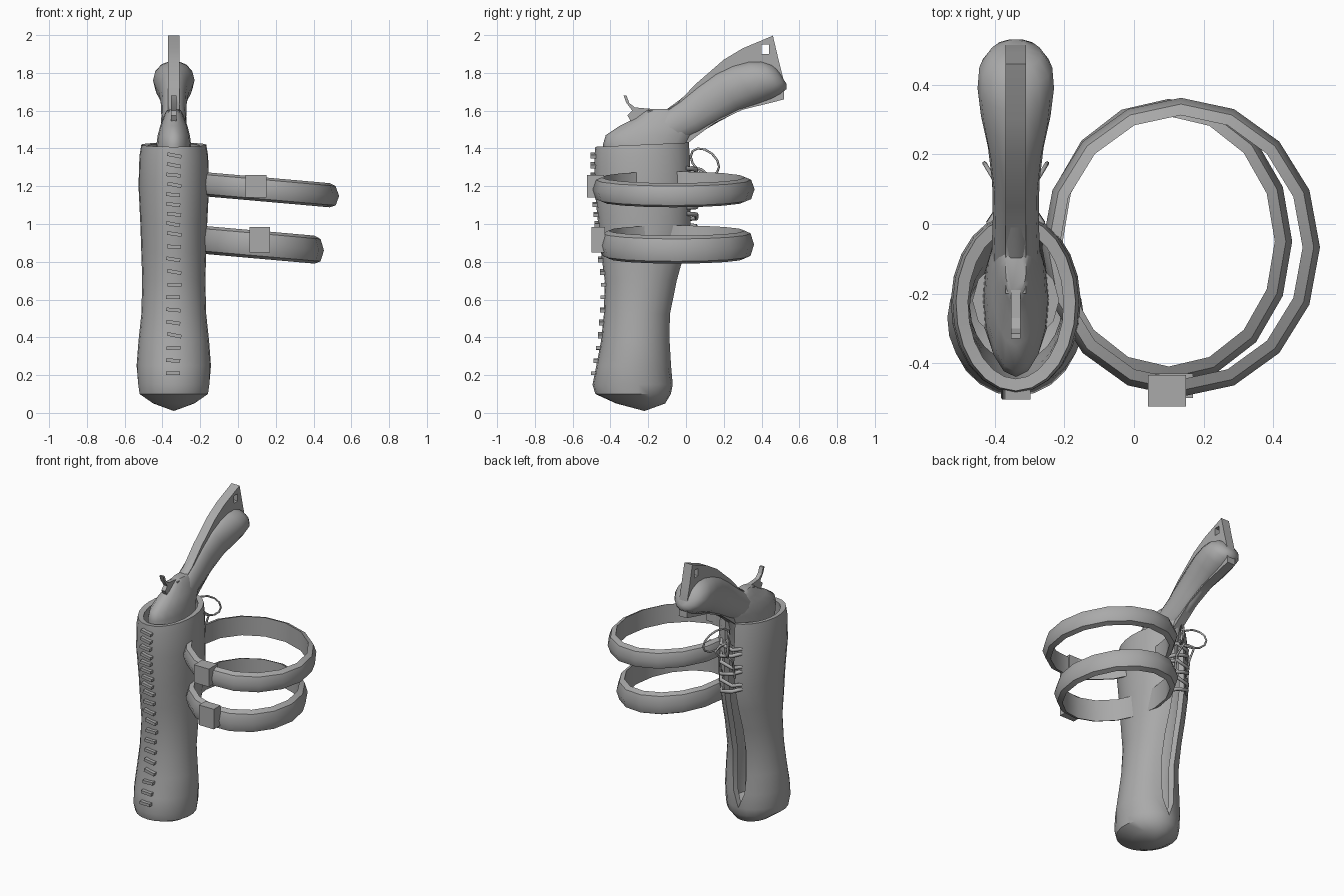
import bpy, bmesh, math, random
from mathutils import Vector, Matrix

cube = bpy.data.objects.get("Cube")
if cube:
    bpy.data.objects.remove(cube)
random.seed(4)
CX = -0.34  # centre line of holster and pistol

grey = bpy.data.materials.new("plain_grey")
grey.use_nodes = True
grey.diffuse_color = (0.4, 0.4, 0.4, 1)
grey.node_tree.nodes["Principled BSDF"].inputs["Base Color"].default_value = (0.4, 0.4, 0.4, 1)


def activate(ob):
    bpy.ops.object.select_all(action='DESELECT')
    ob.select_set(True)
    bpy.context.view_layer.objects.active = ob


def finish(name, bm, angle=35, thickness=0):
    bmesh.ops.remove_doubles(bm, verts=bm.verts, dist=0.0005)
    bmesh.ops.recalc_face_normals(bm, faces=bm.faces)
    me = bpy.data.meshes.new(name)
    bm.to_mesh(me)
    bm.free()
    me.materials.append(grey)
    ob = bpy.data.objects.new(name, me)
    bpy.context.collection.objects.link(ob)
    activate(ob)
    if thickness:
        mod = ob.modifiers.new("wall", 'SOLIDIFY')
        mod.thickness = thickness
        mod.offset = -1
        bpy.ops.object.modifier_apply(modifier=mod.name)
    if angle:
        bpy.ops.object.shade_smooth_by_angle(angle=math.radians(angle))
    return ob


def loft(name, rings, around=True, along=False, caps=True, **kw):
    """Skin a list of equally long point rings."""
    bm = bmesh.new()
    rows = [[bm.verts.new(p) for p in ring] for ring in rings]
    n = len(rows[0])
    pairs = list(zip(rows, rows[1:])) + ([(rows[-1], rows[0])] if along else [])
    for a, b in pairs:
        for i in range(n if around else n - 1):
            j = (i + 1) % n
            bm.faces.new((a[i], a[j], b[j], b[i]))
    if caps and not along:
        bm.faces.new(rows[0])
        bm.faces.new(rows[-1])
    return finish(name, bm, **kw)


def plate(name, profile, half):
    """Extrude a side profile (y, z) across x."""
    sides = [[(CX + s * half, y, z) for y, z in profile] for s in (-1, 1)]
    return loft(name, sides, angle=30)


def box(name, lo, hi):
    bm = bmesh.new()
    bmesh.ops.create_cube(bm, size=1)
    lo, hi = Vector(lo), Vector(hi)
    bmesh.ops.scale(bm, vec=hi - lo, verts=bm.verts)
    bmesh.ops.translate(bm, vec=(lo + hi) / 2, verts=bm.verts)
    return finish(name, bm, angle=0)


def cord(name, points, radius):
    cu = bpy.data.curves.new(name, 'CURVE')
    cu.dimensions = '3D'
    cu.bevel_depth = radius
    cu.bevel_resolution = 1
    cu.use_fill_caps = True
    sp = cu.splines.new('POLY')
    sp.points.add(len(points) - 1)
    for p, co in zip(sp.points, points):
        p.co = (*co, 1)
    cu.materials.append(grey)
    ob = bpy.data.objects.new(name, cu)
    bpy.context.collection.objects.link(ob)


def oval(z, cy, ry, rx, n=16, gap=0.0, tilt=0.0):
    a = math.asin(gap / rx) if gap else 0
    ts = [a + (math.tau - 2 * a) * i / n for i in range(n + 1)]
    pts = [(CX + rx * math.sin(t), cy + ry * math.cos(t)) for t in ts]
    return [(x, y, z + tilt * (y - cy)) for x, y in pts]


# Holster shell: z, front y, back y, half width, half gap of the rear slit
SHELL = [(0.01, -0.22, -0.22, 0.0, 0), (0.05, -0.37, -0.11, 0.11, 0),
         (0.10, -0.48, -0.08, 0.183, 0), (0.15, -0.495, -0.07, 0.19, 0),
         (0.25, -0.475, -0.075, 0.197, 0.04), (0.38, -0.45, -0.08, 0.187, 0.05),
         (0.52, -0.435, -0.078, 0.172, 0.05), (0.70, -0.43, -0.04, 0.167, 0.05),
         (0.85, -0.45, 0.0, 0.172, 0.045), (1.0, -0.465, 0.03, 0.177, 0.04),
         (1.2, -0.485, 0.03, 0.187, 0.035), (1.36, -0.485, 0.025, 0.182, 0.035),
         (1.42, -0.48, 0.02, 0.172, 0.035)]
rings = [oval(z, (f + b) / 2, (b - f) / 2, w, 22, g, 0.045 if z > 1.4 else 0)
         for z, f, b, w, g in SHELL]
loft("holster", rings, around=False, caps=False, thickness=0.035, angle=40)


def shell_y(z, side):
    """Front (1) or back (2) surface of the holster at height z."""
    for a, b in zip(SHELL, SHELL[1:]):
        if a[0] <= z <= b[0]:
            t = (z - a[0]) / (b[0] - a[0])
            return a[side] + t * (b[side] - a[side])


# Front stitches, closer together near the mouth
z, k = 0.21, 0
while z < 1.38:
    bm = bmesh.new()
    turn = Matrix.Rotation(random.uniform(-0.05, 0.22), 4, 'Y')
    place = Matrix.Translation((CX + random.uniform(-0.005, 0.005), shell_y(z, 1) - 0.005, z))
    bmesh.ops.create_cube(bm, size=1, matrix=place @ turn @ Matrix.Diagonal((0.075, 0.03, 0.019, 1)))
    finish("stitch_%02d" % k, bm, angle=0)
    z += 0.067 if z < 0.9 else 0.052
    k += 1

# Rear lacing and bow
for i in range(6):
    z = 0.98 + i * 0.06
    y = shell_y(z, 2)
    s = 1 if i % 2 else -1
    cord("lace_%d" % i, [(CX - 0.075, y - 0.03, z - 0.015 * s), (CX - 0.04, y + 0.025, z - 0.01 * s),
                         (CX + 0.04, y + 0.025, z + 0.01 * s), (CX + 0.075, y - 0.03, z + 0.015 * s)], 0.012)
for s, side in ((-1, "right"), (1, "left")):
    loop = []
    for i in range(13):
        t = math.tau * i / 12
        loop.append((CX + s * (0.045 - 0.045 * math.cos(t)), 0.1 - 0.075 * math.cos(t),
                     1.33 + 0.07 * math.sin(t + 0.4)))
    cord(side + "_bow_loop", loop, 0.006)
    cord(side + "_bow_end", [(CX, 0.03, 1.3), (CX + s * 0.03, 0.08, 1.29), (CX + s * 0.04, 0.12, 1.26),
                             (CX + s * 0.05, 0.06, 1.2), (CX + s * 0.05, 0.04, 1.08)], 0.007)


# Leg straps: flat inside, rounded outside, dipping towards the outer side
def strap(name, cx, cy, rx, ry, z0, half):
    section = [(-0.05, -1), (-0.018, -0.8), (0, 0), (-0.018, 0.8), (-0.05, 1)]
    rings = []
    for i in range(16):
        t = math.tau * i / 16
        ring = []
        for r, h in section:
            x = cx + (rx + r) * math.cos(t)
            ring.append((x, cy + (ry + r) * math.sin(t), z0 - 0.088 * x + h * half))
        rings.append(ring)
    loft(name, rings, along=True, angle=40)


strap("upper_strap", 0.135, -0.067, 0.40, 0.43, 1.195, 0.064)
strap("lower_strap", 0.10, -0.05, 0.355, 0.41, 0.90, 0.074)
box("upper_buckle", (0.04, -0.525, 1.14), (0.15, -0.435, 1.26))
box("lower_buckle", (0.06, -0.5, 0.85), (0.17, -0.43, 0.985))

# Pistol frame, cylinder and barrel
FRAME = [(1.25, -0.22, 0.19, 0.10), (1.42, -0.215, 0.225, 0.092), (1.47, -0.195, 0.23, 0.085),
         (1.52, -0.15, 0.20, 0.072), (1.56, -0.12, 0.15, 0.056), (1.59, -0.12, 0.11, 0.045),
         (1.61, -0.13, 0.07, 0.03)]
loft("pistol_frame", [oval(*s)[:-1] for s in FRAME], angle=50)
loft("cylinder", [oval(z, -0.22, 0.12, 0.125, 12)[:-1] for z in (1.12, 1.36)])
loft("barrel", [oval(z, -0.25, 0.07, 0.06, 12)[:-1] for z in (0.25, 1.3)])

# Grip spine with a lanyard hole
spine = plate("grip_spine", [(-0.2, 1.42), (-0.2, 1.6), (-0.1, 1.605), (-0.05, 1.635), (0.05, 1.74),
                             (0.2, 1.87), (0.3, 1.93), (0.46, 1.997), (0.49, 1.87), (0.515, 1.77),
                             (0.52, 1.66), (0.45, 1.642), (0.3, 1.605), (0.15, 1.535), (0.05, 1.46),
                             (0.0, 1.42)], 0.03)
cutter = box("hole_cutter", (CX - 0.1, 0.4, 1.9), (CX + 0.1, 0.44, 1.95))
cutter.hide_render = True
activate(spine)
mod = spine.modifiers.new("hole", 'BOOLEAN')
mod.operation = 'DIFFERENCE'
mod.object = cutter
bpy.ops.object.modifier_apply(modifier=mod.name)
bpy.data.objects.remove(cutter)

# Grip panels: y, z, half height, half width, swept along the handle
GRIP = [(-0.1, 1.5, 0.09, 0.07), (0.02, 1.57, 0.105, 0.066), (0.12, 1.64, 0.115, 0.068),
        (0.22, 1.70, 0.122, 0.08), (0.31, 1.735, 0.125, 0.1), (0.39, 1.76, 0.12, 0.11),
        (0.45, 1.775, 0.105, 0.105), (0.49, 1.78, 0.08, 0.075), (0.505, 1.785, 0.05, 0.03)]
lean = math.radians(32)
rings = []
for y, z, h, w in GRIP:
    ts = [math.tau * i / 14 for i in range(14)]
    rings.append([(CX + w * math.cos(t), y - h * math.sin(t) * math.sin(lean),
                   z + h * math.sin(t) * math.cos(lean)) for t in ts])
loft("grip", rings, angle=50)

# Hammer
plate("hammer", [(-0.33, 1.68), (-0.315, 1.68), (-0.3, 1.64), (-0.27, 1.617), (-0.19, 1.61),
                 (-0.2, 1.55), (-0.29, 1.54), (-0.31, 1.575), (-0.285, 1.6), (-0.318, 1.645)], 0.014)
